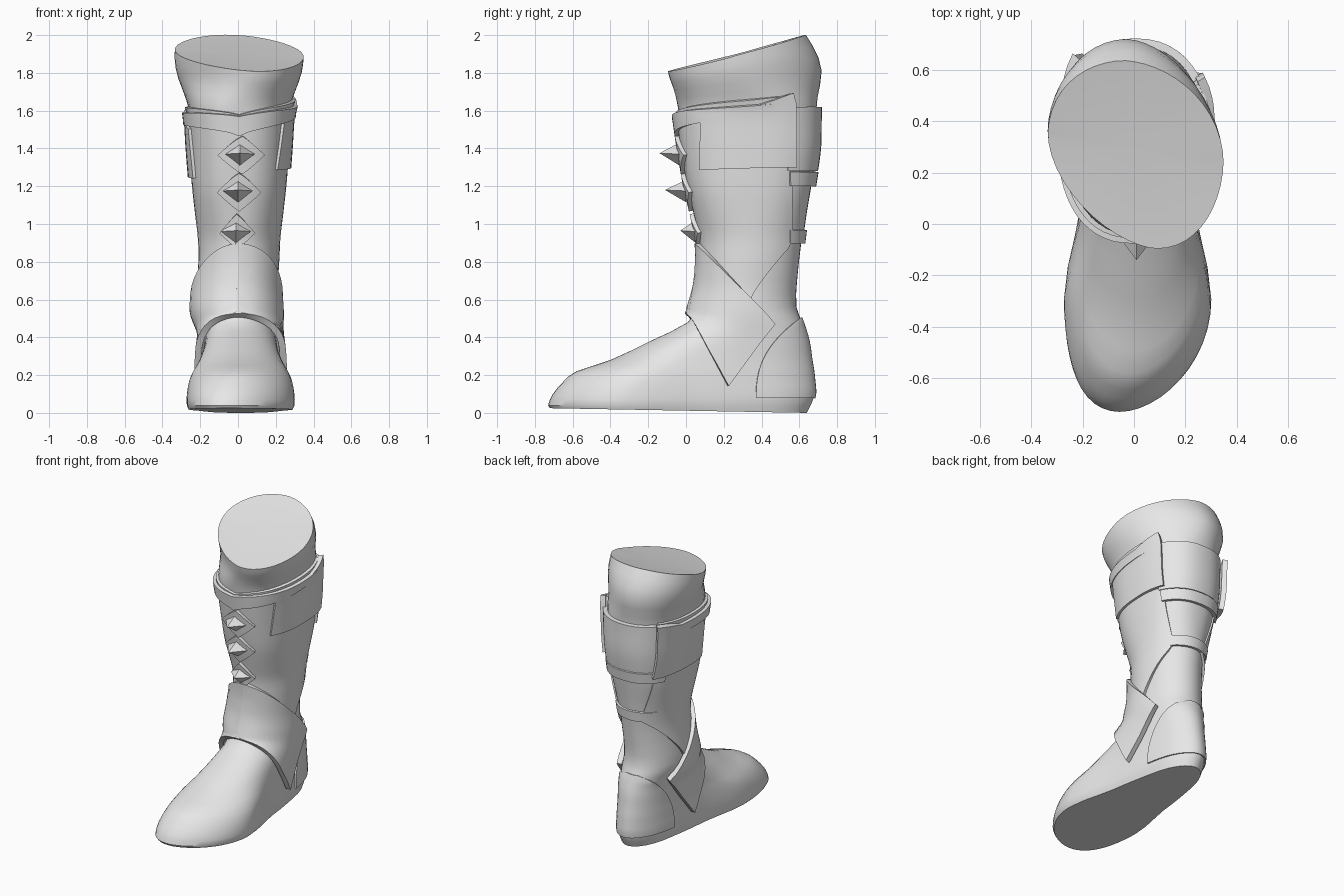
import bpy, bmesh, math
from mathutils import Vector

if "Cube" in bpy.data.objects:
    bpy.data.objects.remove(bpy.data.objects["Cube"])

# Horizontal sections of the boot: height, front y, widest y, back y, half width
ROWS = [
    (.02, -.72, -.30, .64, .275), (.04, -.73, -.30, .66, .285),
    (.10, -.705, -.28, .68, .285), (.17, -.645, -.22, .675, .275),
    (.22, -.58, -.12, .67, .262), (.28, -.40, .0, .66, .245),
    (.38, -.19, .15, .645, .228), (.48, .01, .29, .615, .212),
    (.56, .05, .31, .585, .205), (.70, .085, .33, .588, .197),
    (.90, .09, .35, .61, .199), (1.05, .06, .35, .63, .215),
    (1.20, .025, .35, .655, .232), (1.40, -.01, .35, .685, .248),
    (1.60, -.04, .33, .69, .264), (1.70, -.06, .32, .70, .296),
    (1.80, -.09, .31, .715, .331), (1.90, -.10, .30, .69, .342),
    (2.00, -.10, .30, .63, .33)]

grey = bpy.data.materials.new("light_grey")
grey.diffuse_color = (.8, .8, .8, 1)
grey.use_nodes = True
grey.node_tree.nodes["Principled BSDF"].inputs["Base Color"].default_value = grey.diffuse_color


def lerp(a, b, k):
    return a + (b - a) * k


def ease(a, b, x):
    k = min(1, max(0, (x - a) / (b - a)))
    return k * k * (3 - 2 * k)


def section(z):
    """Smoothly interpolated section (front, widest, back, half width)."""
    z = min(max(z, ROWS[0][0]), ROWS[-1][0])
    i = 0
    while i < len(ROWS) - 2 and z > ROWS[i + 1][0]:
        i += 1
    h = ROWS[i + 1][0] - ROWS[i][0]
    k = (z - ROWS[i][0]) / h

    def slope(j, c):
        a, b = ROWS[max(j - 1, 0)], ROWS[min(j + 1, len(ROWS) - 1)]
        return (b[c] - a[c]) / (b[0] - a[0])
    return [(2*k**3 - 3*k**2 + 1) * ROWS[i][c] + (k**3 - 2*k**2 + k) * h * slope(i, c)
            + (3*k**2 - 2*k**3) * ROWS[i + 1][c] + (k**3 - k**2) * h * slope(i + 1, c)
            for c in range(1, 5)]


def squareness(z):
    """Superellipse exponent: squarer along the shin, round elsewhere."""
    return 2 + .4 * ease(.9, 1.2, z) - .55 * ease(1.55, 1.8, z)


def point(t, z):
    """Boot surface: t = 0 is the front, +-pi the back, positive on the right."""
    f, m, b, w = section(z)
    c, s, e = math.cos(t), math.sin(t), 2 / squareness(z)
    y = m - math.copysign(abs(c) ** e, c) * ((m - f) if c > 0 else (b - m))
    x = w * math.copysign(abs(s) ** e, s)
    low = 1 - ease(.4, .56, z)
    x *= 1 - .17 * low * ease(-.3, .1, y) * (1 - .6 * ease(.3, .6, y))  # narrow waist
    x += .006 + low * (.008 - .07 * (max(0, -.3 - y) / .43) ** 2)       # toe turned in
    x -= .014 * ease(.4, .56, z) * (1 - ease(.6, .85, z))
    top = ease(1.6, 1.8, z)                                            # skewed leg top
    return Vector((x + .05 * top * max(0, c) ** 2, y - .06 * top * s, z))


def angle(y, z):
    """Angle t at which the section at height z reaches y."""
    f, m, b, w = section(z)
    c = (m - y) / ((m - f) if y < m else (b - m))
    c = math.copysign(min(1, abs(c)) ** (squareness(z) / 2), c)
    return math.acos(c)


def raised(t, z, off):
    e = .012
    n = (point(t + e, z) - point(t - e, z)).cross(point(t, z + e) - point(t, z - e))
    return point(t, z) + n.normalized() * off


def finish(name, bm, sharp=35):
    bmesh.ops.recalc_face_normals(bm, faces=bm.faces)
    me = bpy.data.meshes.new(name)
    bm.to_mesh(me)
    bm.free()
    me.materials.append(grey)
    ob = bpy.data.objects.new(name, me)
    bpy.context.collection.objects.link(ob)
    bpy.ops.object.select_all(action='DESELECT')
    ob.select_set(True)
    bpy.context.view_layer.objects.active = ob
    bpy.ops.object.shade_smooth_by_angle(angle=math.radians(sharp))
    return ob


def slab(name, fn, nu, nv, off, thick, flare=0):
    """Closed plate following the boot; fn maps u in -1..1, v in 0..1 to (t, z)."""
    bm = bmesh.new()
    layers = []
    for o in (off, off - thick):
        layers.append([[bm.verts.new(raised(*fn(2 * i / nu - 1, j / nv),
                                            o + flare * (i / nu) ** 4))
                        for j in range(nv + 1)] for i in range(nu + 1)])
    for g in layers:
        for i in range(nu):
            for j in range(nv):
                bm.faces.new((g[i][j], g[i + 1][j], g[i + 1][j + 1], g[i][j + 1]))
    rim = ([(i, 0) for i in range(nu)] + [(nu, j) for j in range(nv)]
           + [(i, nv) for i in range(nu, 0, -1)] + [(0, j) for j in range(nv, 0, -1)])
    a, b = layers
    for (i, j), (k, l) in zip(rim, rim[1:] + rim[:1]):
        bm.faces.new((a[i][j], a[k][l], b[k][l], b[i][j]))
    return finish(name, bm)


# Boot body with the slanted leg top
SEG = 48
bm = bmesh.new()
levels = [.02, .04, .07, .10, .135, .17, .195, .22, .25, .28, .33, .38, .43, .48, .52, .56, .63,
          .7, .8, .9, 1.05, 1.2, 1.3, 1.4, 1.5, 1.6, 1.67, 1.74, 1.81, 1.88, 1.94, 2.0]
rings = []
for n, z in enumerate(levels):
    ring = []
    for s in range(SEG):
        t = 2 * math.pi * s / SEG
        zz = z
        if z > 1.6:
            top = 1.81 + .19 * (1 - math.cos(t)) / 2 - .02 * math.sin(t)
            zz = 1.6 + (top - 1.6) * (z - 1.6) / .4
        p = point(t, zz)
        if n == 0:
            p.z = .025 - .025 * (p.y + .73) / 1.37
        ring.append(bm.verts.new(p))
    rings.append(ring)
for r, q in zip(rings, rings[1:]):
    for s in range(SEG):
        bm.faces.new((r[s], r[(s + 1) % SEG], q[(s + 1) % SEG], q[s]))
bm.faces.new(rings[0])
hub = bm.verts.new((0, .3, 1.895))
for s in range(SEG):
    bm.faces.new((rings[-1][s], rings[-1][(s + 1) % SEG], hub))
finish("boot_body", bm)


# Shin guard wrapping the front and sides, its lower rear corner swept forward
def shin(u, v):
    rim = 1.58 + .1 * abs(u) ** .7 - .05 * max(0, -u)
    z = lerp(.6, rim, v)
    rear = .555 if u > 0 else .595
    y = rear if z > .9 else .34 + (rear - .34) * ((z - .6) / .3) ** 1.2
    return u * angle(y, z), z


slab("shin_guard", shin, 36, 24, .018, .028)


# Ankle flap: a kite folded over the instep
def flap(u, v):
    s = 1 - math.cos(abs(u) * math.pi / 2)
    z = lerp(lerp(.9, .47, s), lerp(.5, .14, s), v)
    front = lerp(section(.9)[0], section(.5)[0], v)
    y = lerp(front, lerp(.46, .22, v), s)
    return math.copysign(angle(y, z) if s > 0 else 0, u), z


slab("ankle_flap", flap, 32, 14, .045, .035)


# Top band dipping to a V at the front
def band(u, v):
    a = abs(u)
    s = 1 - math.cos(a * math.pi / 2)
    z = lerp(1.47 + .115 * a ** .6, 1.575 + .07 * a ** .7, v) - .05 * max(0, -u)
    y = lerp(section(z)[0], .5, s)
    return math.copysign(angle(y, z), u), z


slab("top_band", band, 36, 4, .04, .04)

# Side plates, their rear edges standing off the leg
for side, name, drop, front, rear, flare in ((1, "right_side_plate", 0, .09, .565, .015),
                                             (-1, "left_side_plate", .045, .17, .61, .04)):
    def plate(u, v):
        k = (u + 1) / 2
        z = lerp(1.29 + .015 * k, lerp(1.55, 1.69, k), v) - drop
        return side * angle(lerp(front, rear, k), z), z
    slab(name, plate, 14, 8, .034, .034, flare)


# Calf panels and straps across the back
def back_wrap(low, high, y):
    def fn(u, v):
        z = lerp(low, high, v)
        return math.pi + u * (math.pi - angle(y, z)), z
    return fn


slab("calf_panel", back_wrap(.93, 1.3, .5), 16, 8, .008, .02)
slab("upper_calf_panel", back_wrap(1.285, 1.62, .53), 16, 8, .03, .04)
slab("upper_strap", back_wrap(1.205, 1.28, .54), 16, 2, .034, .036)
slab("lower_strap", back_wrap(.90, .97, .54), 16, 2, .022, .03)


# Heel cup with an arched edge
def heel(u, v):
    z = lerp(.08, .5, v)
    y = .37 + .23 * v ** 2.5
    return math.pi + u * (math.pi - angle(y, z)), z


slab("heel_cup", heel, 24, 14, .01, .02)

# Studs: diamond plates with a four-sided spike
for n, (x, z0, tip) in enumerate(((.01, 1.37, -.14), (0, 1.175, -.11), (-.01, .96, -.03))):
    def diamond(u, v):
        a, b = u / 2, v - .5
        return x * 4 + .38 * (a + b), z0 + .1 * (a - b)
    slab("stud_plate_%d" % (n + 1), diamond, 6, 6, .04, .03)
    bm = bmesh.new()
    base = section(z0)[0] - .03
    ring = [bm.verts.new((x + .08 * i, base, z0 + .06 * j))
            for i, j in ((1, 0), (0, 1), (-1, 0), (0, -1))]
    apex = bm.verts.new((x, tip, z0 + .005))
    bm.faces.new(ring)
    for i in range(4):
        bm.faces.new((ring[i], ring[(i + 1) % 4], apex))
    finish("stud_spike_%d" % (n + 1), bm, 20)
